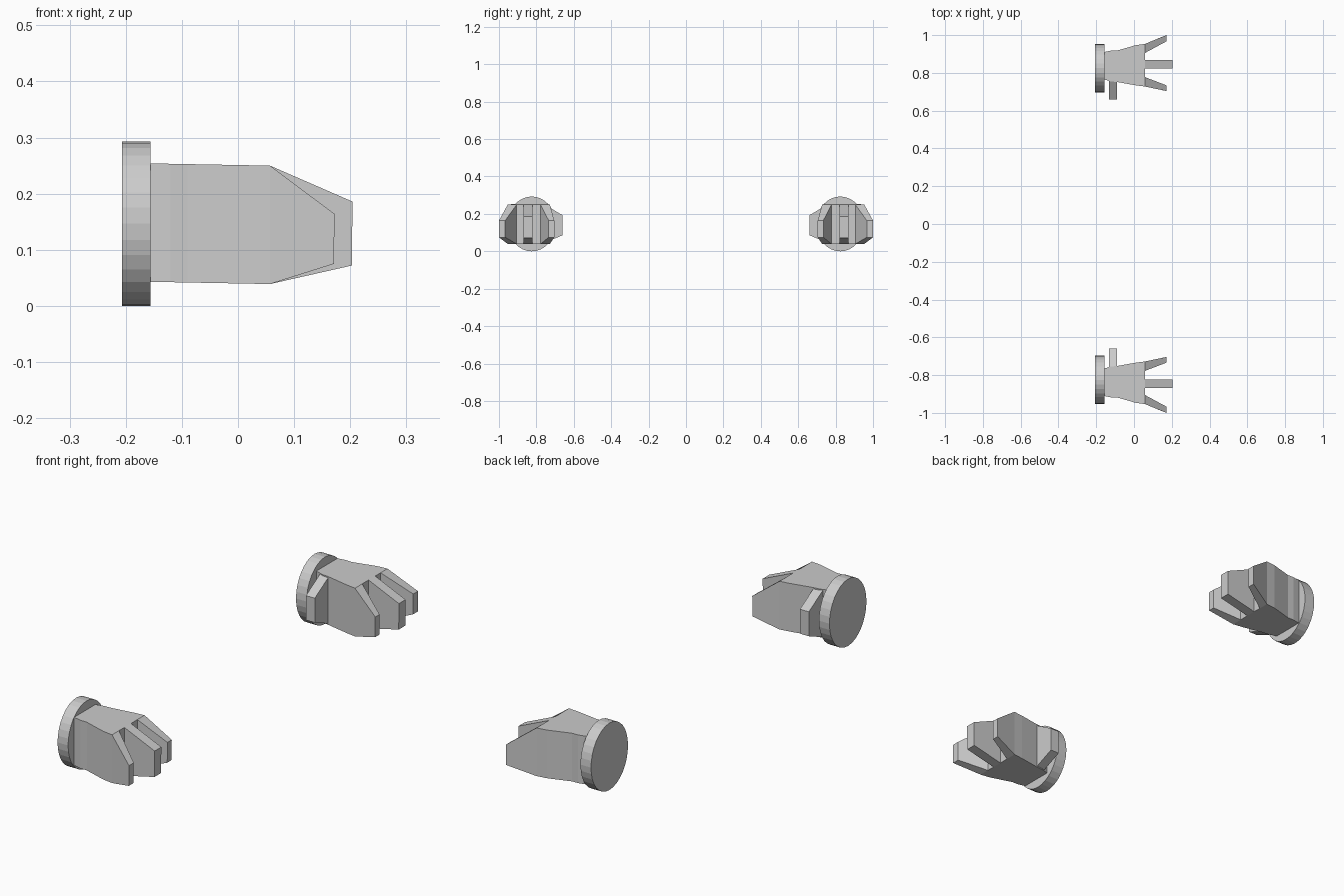
import bpy, bmesh
from math import sin, cos, tau

if "Cube" in bpy.data.objects:
    bpy.data.objects.remove(bpy.data.objects["Cube"])


def finish(bm, name):
    """Turn a bmesh into an object mirrored to the opposite side (across y = 0)."""
    bmesh.ops.remove_doubles(bm, verts=bm.verts, dist=1e-5)
    bmesh.ops.recalc_face_normals(bm, faces=bm.faces)
    mesh = bpy.data.meshes.new(name)
    bm.to_mesh(mesh)
    bm.free()
    ob = bpy.data.objects.new(name, mesh)
    bpy.context.collection.objects.link(ob)
    mod = ob.modifiers.new("mirror", 'MIRROR')
    mod.use_axis = (False, True, False)
    mod.use_mirror_merge = False
    return ob


def loft(name, lower, upper):
    """Bridge two rings of points and cap both ends."""
    bm = bmesh.new()
    a = [bm.verts.new(p) for p in lower]
    b = [bm.verts.new(p) for p in upper]
    n = len(a)
    for i in range(n):
        j = (i + 1) % n
        bm.faces.new((a[i], a[j], b[j], b[i]))
    bm.faces.new(a)
    bm.faces.new(b)
    return finish(bm, name)


# Wrist cuff: short elliptical disc facing along x
def cuff_ring(x, sides=32):
    return [(x, -0.825 + 0.128 * cos(tau * i / sides),
             0.1465 + 0.1465 * sin(tau * i / sides)) for i in range(sides)]


loft("wrist_cuff", cuff_ring(-0.207), cuff_ring(-0.156))

# Palm: flaring outline extruded in z
outline = [(-0.157, -0.911), (-0.12, -0.918), (-0.09, -0.918), (0.01, -0.947),
           (0.057, -0.953), (0.057, -0.728), (0.01, -0.734), (-0.09, -0.752),
           (-0.12, -0.754), (-0.157, -0.765)]


def slope(x):
    return -0.004 * (x + 0.157) / 0.214


loft("palm",
     [(x, y, 0.043 + slope(x)) for x, y in outline],
     [(x, y, 0.254 + slope(x)) for x, y in outline])

# Fingers: base y range, tip y range, tip x, tip z range
fingers = {
    "outer_finger": ((-0.953, -0.905), (-1.0, -0.967), 0.171, (0.075, 0.164)),
    "middle_finger": ((-0.868, -0.822), (-0.868, -0.822), 0.203, (0.072, 0.186)),
    "inner_finger": ((-0.778, -0.728), (-0.734, -0.704), 0.171, (0.075, 0.164)),
}
for name, ((b0, b1), (t0, t1), tx, (z0, z1)) in fingers.items():
    loft(name,
         [(0.057, b0, 0.039), (0.057, b1, 0.039), (0.057, b1, 0.25), (0.057, b0, 0.25)],
         [(tx, t0, z0), (tx, t1, z0), (tx + 0.001, t1, z1), (tx + 0.001, t0, z1)])

# Thumb: tapered slab pointing inwards
loft("thumb",
     [(-0.133, -0.757, 0.045), (-0.09, -0.757, 0.045),
      (-0.09, -0.757, 0.25), (-0.133, -0.757, 0.25)],
     [(-0.133, -0.66, 0.086), (-0.09, -0.66, 0.086),
      (-0.09, -0.66, 0.193), (-0.133, -0.66, 0.193)])
